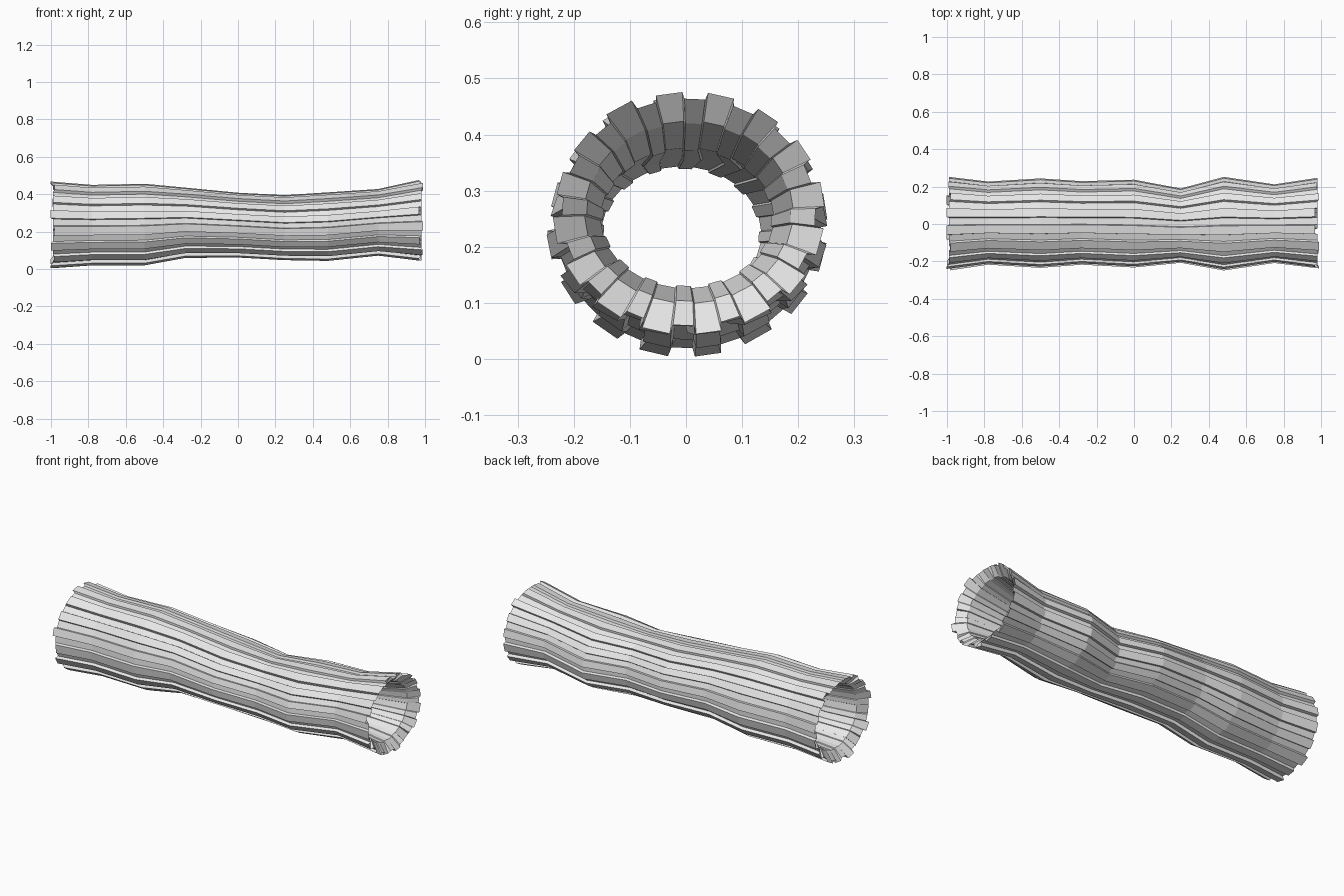
import bpy, bmesh, math, random

if "Cube" in bpy.data.objects:
    bpy.data.objects.remove(bpy.data.objects["Cube"])
random.seed(4)

mat = bpy.data.materials.new("plain grey")
mat.use_nodes = True
mat.diffuse_color = (0.8, 0.8, 0.8, 1)
mat.node_tree.nodes["Principled BSDF"].inputs["Base Color"].default_value = (0.8, 0.8, 0.8, 1)

# Log outline stations: x, y low, y high, z low, z high
STATIONS = [
    (-0.98, -0.245, 0.250, 0.005, 0.470),
    (-0.78, -0.215, 0.225, 0.020, 0.452),
    (-0.50, -0.232, 0.242, 0.020, 0.458),
    (-0.28, -0.215, 0.227, 0.060, 0.437),
    (0.00, -0.230, 0.235, 0.062, 0.410),
    (0.25, -0.205, 0.188, 0.048, 0.397),
    (0.48, -0.246, 0.250, 0.044, 0.412),
    (0.75, -0.206, 0.210, 0.072, 0.430),
    (0.97, -0.235, 0.245, 0.045, 0.478),
]
RIDGES, BARK, WALL, FUNNEL = 16, 0.014, 0.044, 0.035
PITCH = 2 * math.pi / RIDGES
PHASE = math.radians(76)


# Bark section: each ridge is a raised plank with steep sides
section = []
for i in range(RIDGES):
    a = PHASE + i * PITCH
    raise_by = random.uniform(-0.003, 0.003)
    slip = random.uniform(-0.015, 0.015)
    half = PITCH * random.uniform(0.23, 0.29)
    section += [(a - half - 0.015, -BARK, 0), (a - half, raise_by, slip),
                (a + half, raise_by, slip), (a + half + 0.015, -BARK, 0)]


def ring(bm, station, end, inner):
    x, y0, y1, z0, z1 = station
    verts = []
    for a, lift, slip in section:
        if inner:
            lift = -BARK - WALL + (0.004 if lift > -BARK else 0)
            px = x - end * FUNNEL
        else:
            px = x + end * 0.01 + abs(end) * slip
        ry, rz = (y1 - y0) / 2 + lift, (z1 - z0) / 2 + lift
        verts.append(bm.verts.new((px, (y0 + y1) / 2 + ry * math.cos(a),
                                   (z0 + z1) / 2 + rz * math.sin(a))))
    return verts


def bridge(bm, first, second):
    n = len(first)
    for i in range(n):
        j = (i + 1) % n
        bm.faces.new((first[i], first[j], second[j], second[i]))


# Hollow log: outer bark, inner wall and sloping rims in one closed loop
bm = bmesh.new()
last = len(STATIONS) - 1
ends = [-1 if i == 0 else 1 if i == last else 0 for i in range(last + 1)]
outer = [ring(bm, s, e, False) for s, e in zip(STATIONS, ends)]
inner = [ring(bm, s, e, True) for s, e in zip(STATIONS, ends)]
loop = outer + inner[::-1]
for i, r in enumerate(loop):
    bridge(bm, r, loop[(i + 1) % len(loop)])
bmesh.ops.recalc_face_normals(bm, faces=bm.faces)

mesh = bpy.data.meshes.new("hollow_log")
bm.to_mesh(mesh)
bm.free()
mesh.materials.append(mat)
log = bpy.data.objects.new("hollow_log", mesh)
bpy.context.collection.objects.link(log)
